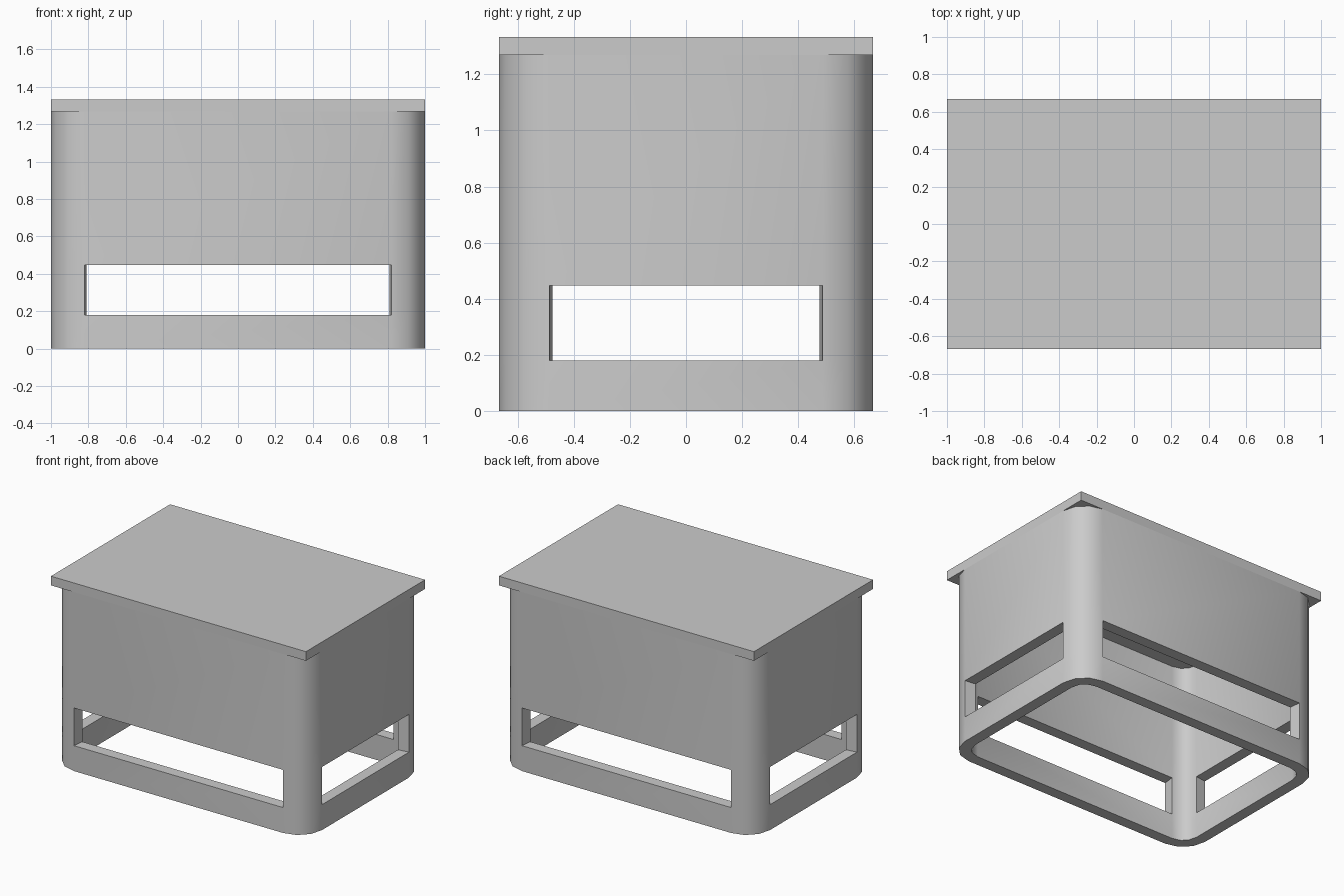
import bpy, bmesh
from math import sin, cos, pi, radians
from mathutils import Vector

if "Cube" in bpy.data.objects:
    bpy.data.objects.remove(bpy.data.objects["Cube"])

HX, HY, TOP = 1.0, 0.667, 1.333
LID_Z = 1.268
RADIUS, SEGS, WALL = 0.18, 3, 0.08
LEVELS = [0.0, 0.18, 0.447, LID_Z]


def rounded_outline():
    """Counter-clockwise rounded rectangle; each corner has SEGS + 1 points."""
    pts = []
    for k, (sx, sy) in enumerate([(1, 1), (-1, 1), (-1, -1), (1, -1)]):
        for i in range(SEGS + 1):
            a = pi / 2 * (k + i / SEGS)
            pts.append(Vector((sx * (HX - RADIUS) + RADIUS * cos(a),
                               sy * (HY - RADIUS) + RADIUS * sin(a))))
    return pts


def inset(pts, dist):
    """Move an outline inward by an even wall thickness, with mitred corners."""
    result = []
    for i, p in enumerate(pts):
        d1 = (p - pts[i - 1]).normalized()
        d2 = (pts[(i + 1) % len(pts)] - p).normalized()
        n1, n2 = Vector((-d1.y, d1.x)), Vector((-d2.y, d2.x))
        result.append(p + (n1 + n2) * dist / (1 + n1.dot(n2)))
    return result


def finish(bm, name):
    bmesh.ops.recalc_face_normals(bm, faces=bm.faces)
    mesh = bpy.data.meshes.new(name)
    bm.to_mesh(mesh)
    bm.free()
    obj = bpy.data.objects.new(name, mesh)
    bpy.context.collection.objects.link(obj)
    return obj


# Hollow body: open underneath, one long slot in each flat side
outline = rounded_outline()
n = len(outline)
bm = bmesh.new()
outer, inner = [[[bm.verts.new((p.x, p.y, z)) for p in loop] for z in LEVELS]
                for loop in (outline, inset(outline, WALL))]
for j in range(n):
    k = (j + 1) % n
    flat_side = j % (SEGS + 1) == SEGS
    for r in range(len(LEVELS) - 1):
        if flat_side and r == 1:
            # Slot: sill, head and two jambs through the wall
            rim = [(r, j), (r, k), (r + 1, k), (r + 1, j)]
            for (a, b), (c, d) in zip(rim, rim[1:] + rim[:1]):
                bm.faces.new((outer[a][b], outer[c][d], inner[c][d], inner[a][b]))
        else:
            for wall in (outer, inner):
                bm.faces.new((wall[r][j], wall[r][k], wall[r + 1][k], wall[r + 1][j]))
    # Bottom and top rims
    for r in (0, -1):
        bm.faces.new((outer[r][j], outer[r][k], inner[r][k], inner[r][j]))
body = finish(bm, "body")
bpy.context.view_layer.objects.active = body
body.select_set(True)
bpy.ops.object.shade_smooth_by_angle(angle=radians(40))

# Flat square-cornered top slab, flush with the sides
bm = bmesh.new()
bmesh.ops.create_cube(bm, size=1)
bmesh.ops.scale(bm, vec=(2 * HX, 2 * HY, TOP - LID_Z), verts=bm.verts)
bmesh.ops.translate(bm, vec=(0, 0, (TOP + LID_Z) / 2), verts=bm.verts)
finish(bm, "lid")
